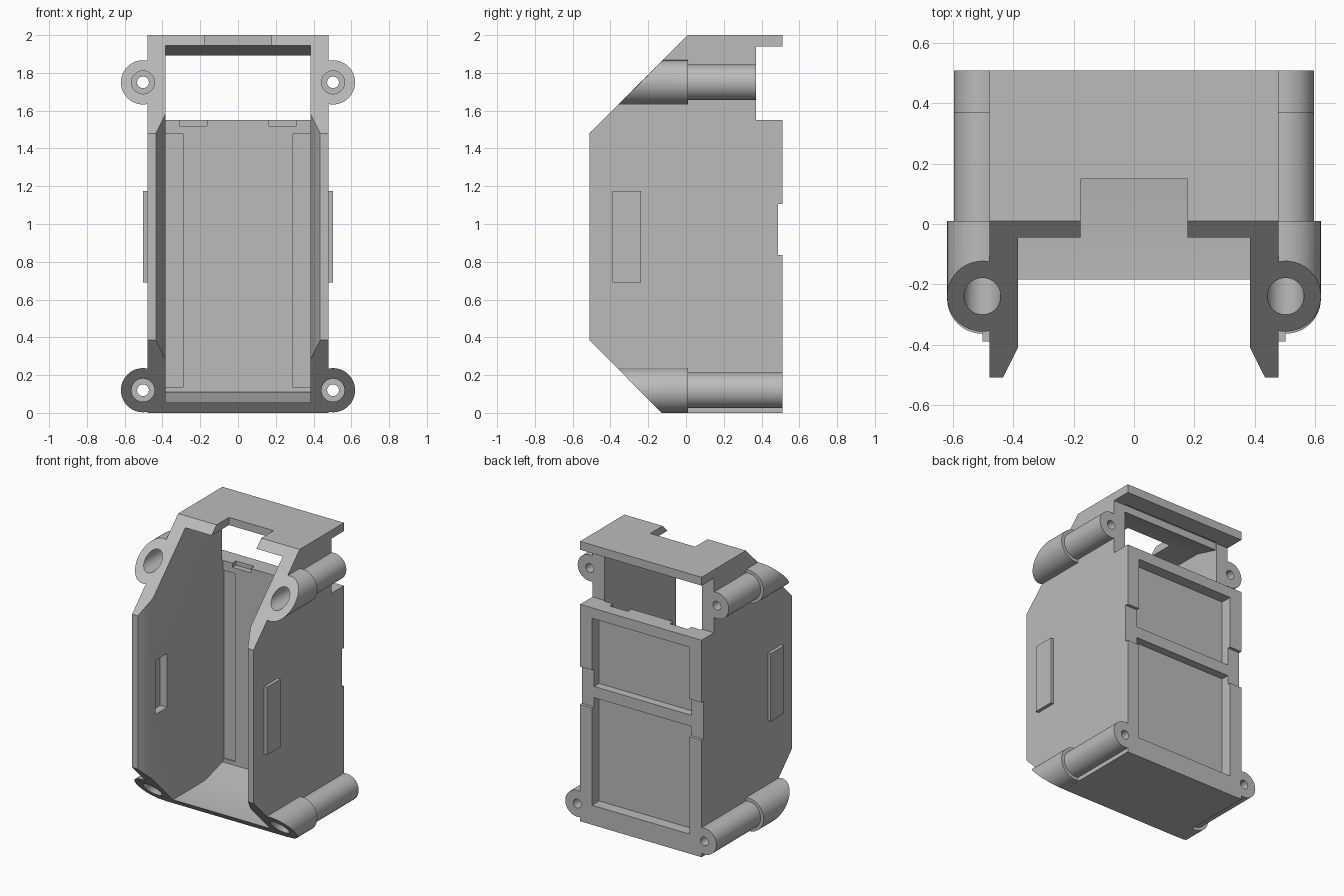
import bpy, bmesh, math
from mathutils import Matrix

old = bpy.data.objects.get("Cube")
if old:
    bpy.data.objects.remove(old, do_unlink=True)

grey = bpy.data.materials.new("plain grey plastic")
grey.use_nodes = True
grey.diffuse_color = (0.5, 0.5, 0.5, 1)
grey.node_tree.nodes["Principled BSDF"].inputs["Base Color"].default_value = (0.5, 0.5, 0.5, 1)


def finish(name, bm):
    bmesh.ops.recalc_face_normals(bm, faces=bm.faces)
    mesh = bpy.data.meshes.new(name)
    bm.to_mesh(mesh)
    bm.free()
    mesh.materials.append(grey)
    ob = bpy.data.objects.new(name, mesh)
    bpy.context.collection.objects.link(ob)
    return ob


def prism(name, points, axis, lo, hi):
    """Extrude a 2D outline along x (outline is y, z) or z (outline is x, y)."""
    bm = bmesh.new()
    place = (lambda p: (lo, *p)) if axis == "x" else (lambda p: (*p, lo))
    face = bm.faces.new([bm.verts.new(place(p)) for p in points])
    out = bmesh.ops.extrude_face_region(bm, geom=[face])
    move = (hi - lo, 0, 0) if axis == "x" else (0, 0, hi - lo)
    verts = [v for v in out["geom"] if isinstance(v, bmesh.types.BMVert)]
    bmesh.ops.translate(bm, verts=verts, vec=move)
    return finish(name, bm)


def box(name, x, y, z):
    x = sorted(x)
    return prism(name, [(x[0], y[0]), (x[1], y[0]), (x[1], y[1]), (x[0], y[1])], "z", *z)


def rod(name, x, z, radius, y0, y1):
    bm = bmesh.new()
    bmesh.ops.create_cone(bm, cap_ends=True, segments=48, radius1=radius, radius2=radius,
                          depth=y1 - y0,
                          matrix=Matrix.Translation((x, (y0 + y1) / 2, z))
                          @ Matrix.Rotation(math.pi / 2, 4, "X"))
    return finish(name, bm)


def combine(target, other, operation, keep=False):
    """Apply a boolean and drop the helper."""
    mod = target.modifiers.new("bool", "BOOLEAN")
    mod.operation, mod.object, mod.solver = operation, other, "EXACT"
    graph = bpy.context.evaluated_depsgraph_get()
    mesh = bpy.data.meshes.new_from_object(target.evaluated_get(graph))
    target.modifiers.clear()
    target.data = mesh
    if not keep:
        bpy.data.objects.remove(other, do_unlink=True)


# Side outline with sloped front and the notch below the top plate
BACK, LEDGE = 0.51, 0.37
outline = [(-0.13, 0), (BACK, 0), (BACK, 1.55), (LEDGE, 1.55), (LEDGE, 1.94), (BACK, 1.94),
           (BACK, 2), (0.01, 2), (-0.51, 1.48), (-0.51, 0.385)]
case = prism("case", outline, "x", -0.48, 0.48)
envelope = prism("envelope", outline, "x", -1, 1)
envelope.hide_render = True

# Hollow inside, with the lips of the side walls bevelled inward
half = [(0.385, 0.38), (0.385, -0.41), (0.485, -0.61)]
cavity = half + [(-x, y) for x, y in reversed(half)]
combine(case, prism("cavity", cavity, "z", 0.055, 1.945), "DIFFERENCE")

# Slot in the top plate, shallow band across the back
combine(case, box("slot", (-0.177, 0.177), (-0.3, 0.15), (1.93, 2.1)), "DIFFERENCE")
combine(case, box("band", (-0.6, 0.6), (0.488, 0.6), (0.835, 1.105)), "DIFFERENCE")

# Two pockets in the back panel
for z in ((0.14, 0.9), (0.98, 1.475)):
    combine(case, box("pocket", (-0.385, 0.385), (0.43, 0.6), z), "DIFFERENCE")

# Retaining wedges on the floor and under the top plate
for base, tip in ((0.04, 0.11), (1.96, 1.893)):
    near = 0.055 if base < 1 else 1.945
    wedge = [(0.18, base), (0.18, near), (0.365, tip), (0.385, tip), (0.385, base)]
    if base > 1:
        wedge[3:] = [(LEDGE - 0.005, base)]
    combine(case, prism("wedge", wedge, "x", -0.39, 0.39), "UNION")

for s in (-1, 1):
    # Inner side grooves and small notches on the back panel
    combine(case, box("groove", (s * 0.29, s * 0.385), (0.3, 0.392), (0.135, 1.48)), "DIFFERENCE")
    combine(case, box("notch", (s * 0.165, s * 0.31), (0.3, 0.42), (1.52, 1.6)), "DIFFERENCE")
    # Raised grip on each side with a recess behind it
    combine(case, box("grip", (s * 0.47, s * 0.503), (-0.39, -0.238), (0.69, 1.175)), "UNION")
    combine(case, box("recess", (s * 0.37, s * 0.44), (-0.38, -0.25), (0.74, 1.125)), "DIFFERENCE")
    # Screw bosses: wide sloped head, slimmer tube, stepped hole
    for z, end in ((0.12, BACK), (1.75, LEDGE)):
        x = s * 0.503
        head = rod("head", x, z, 0.117, -0.6, 0.01)
        combine(head, envelope, "INTERSECT", keep=True)
        combine(case, head, "UNION")
        combine(case, rod("tube", x, z, 0.094, -0.1, end), "UNION")
        combine(case, rod("counterbore", x, z, 0.061, -0.7, -0.03), "DIFFERENCE")
        combine(case, rod("bore", x, z, 0.031, -0.7, 0.7), "DIFFERENCE")

bpy.data.objects.remove(envelope, do_unlink=True)

# Smooth the round bosses, keep the edges crisp
bpy.ops.object.select_all(action="DESELECT")
case.select_set(True)
bpy.context.view_layer.objects.active = case
bpy.ops.object.shade_smooth_by_angle(angle=math.radians(30))
